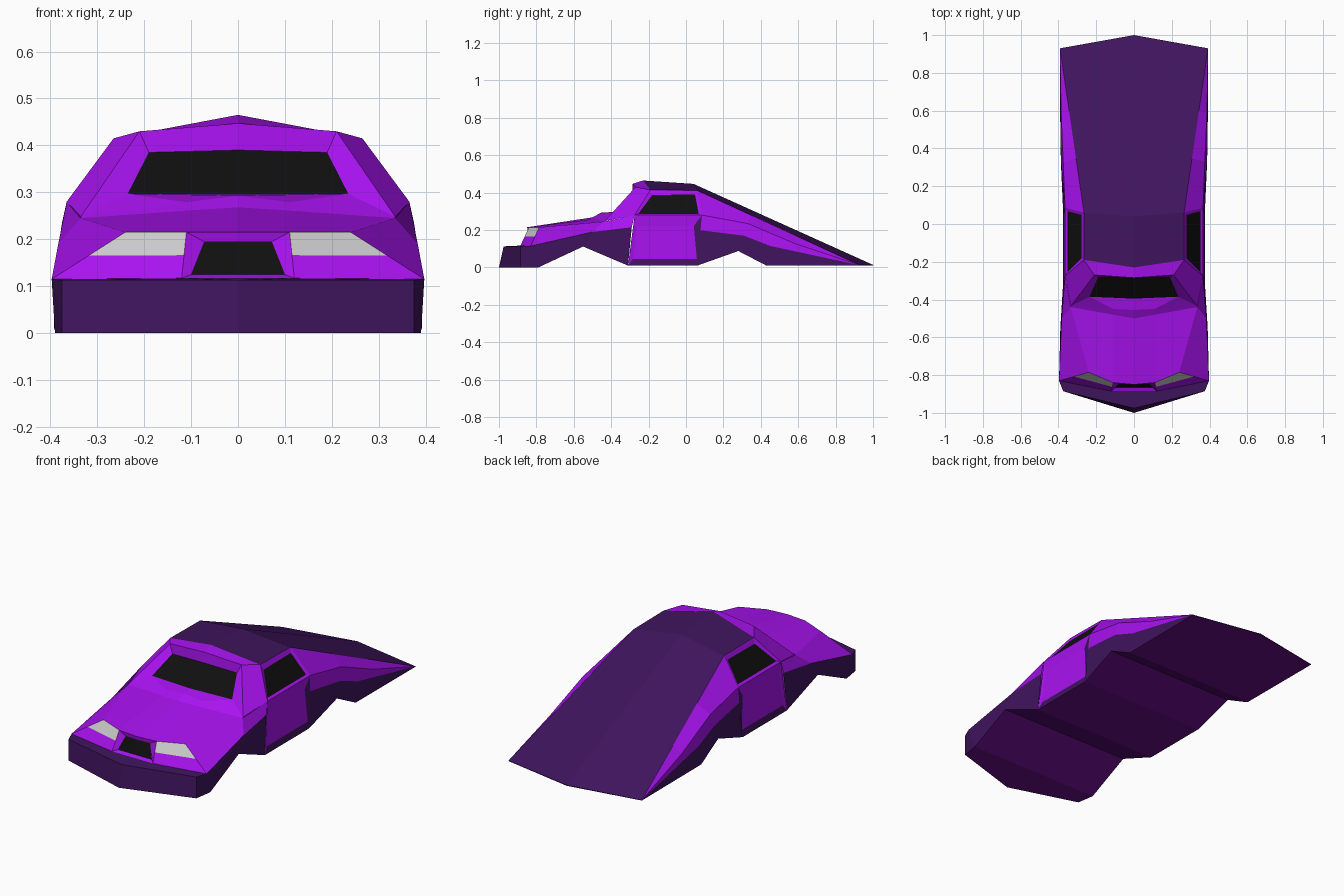
import bpy, bmesh
from mathutils import Vector

if "Cube" in bpy.data.objects:
    bpy.data.objects.remove(bpy.data.objects["Cube"])


def paint(name, r, g, b):
    m = bpy.data.materials.new(name)
    m.diffuse_color = (r, g, b, 1)
    m.use_nodes = True
    m.node_tree.nodes["Principled BSDF"].inputs["Base Color"].default_value = m.diffuse_color
    return m


PURPLE = paint("purple", 0.39, 0.006, 0.87)
DARK = paint("dark_purple", 0.05, 0.007, 0.11)
FLOOR = paint("floor_purple", 0.13, 0.004, 0.24)
BLACK = paint("black", 0.005, 0.005, 0.005)
LAMP = paint("lamp_grey", 0.55, 0.55, 0.55)


def build(name, faces):
    """Mirrored flat-shaded object from (corner points, material) faces, facing outward."""
    bm = bmesh.new()
    mats = []
    for pts, mat in faces:
        if mat not in mats:
            mats.append(mat)
        unique = list(dict.fromkeys(tuple(p) for p in pts))
        if len(unique) < 3:
            continue
        f = bm.faces.new([bm.verts.new(p) for p in unique])
        f.material_index = mats.index(mat)
        f.normal_update()
        c = f.calc_center_median()
        if f.normal.dot(c - Vector((0, c.y * 0.8, 0.12))) < 0:
            f.normal_flip()
    bmesh.ops.remove_doubles(bm, verts=bm.verts, dist=0.0005)
    me = bpy.data.meshes.new(name)
    bm.to_mesh(me)
    bm.free()
    for m in mats:
        me.materials.append(m)
    ob = bpy.data.objects.new(name, me)
    bpy.context.collection.objects.link(ob)
    mod = ob.modifiers.new("mirror", 'MIRROR')
    mod.use_clip = True
    return ob


def strip(a, b, *mats):
    """Quads between two profile lines, one material per quad (last one repeats)."""
    return [((a[i], a[i + 1], b[i + 1], b[i]), mats[min(i, len(mats) - 1)])
            for i in range(len(a) - 1)]


def framed(outer, inner, frame_mats, pane_mat):
    """Frame ring around a recessed pane."""
    n = len(outer)
    ring = [((outer[i], outer[(i + 1) % n], inner[(i + 1) % n], inner[i]), frame_mats[i])
            for i in range(n)]
    return ring + [(inner, pane_mat)]


def lerp(a, b, t):
    return tuple(Vector(a).lerp(Vector(b), t))


# Profile lines of the right half
sill = [(.375, -.885, 0), (.39, -.79, 0), (.39, -.55, .112), (.375, -.31, .01),
        (.375, .06, .01), (.385, .28, .088), (.39, .43, .01), (.392, .93, .01)]
bumper_top = [(0, -.975, .113), (.375, -.885, .113), (.397, -.83, .115)]
nose_foot = [(0, -.885, .117), (.12, -.885, .117), (.397, -.83, .115)]
hood_front = [(0, -.85, .215), (.11, -.84, .215), (.24, -.785, .215)]
hood_back = [(0, -.5, .268), (.11, -.48, .261), (.335, -.44, .245)]
cowl = [(0, -.455, .293), (.11, -.45, .279), (.335, -.435, .248)]
belt_front, belt_rear = (.365, -.275, .28), (.365, .085, .28)
roof_lip = [(0, -.285, .447), (.21, -.27, .43)]
roof_front = [(0, -.23, .465), (.265, -.19, .415)]
roof_rear = [(0, .04, .447), (.265, .06, .412)]
tail = [(0, 1, .014), (.392, .93, .012)]
fender = [(.397, -.83, .115), (.383, -.5, .19), (.369, -.29, .215)]

# Underside
keel = [(0, p[1], p[2]) for p in sill]
keel[0], keel[-1] = (0, -1, 0), (0, 1, .01)
build("underbody", strip(sill, keel, FLOOR))

# Bumper
build("front_bumper", strip([keel[0]] + sill[:2], bumper_top, DARK)
      + strip(bumper_top, nose_foot, DARK))

# Nose with grille opening and headlights
nose_mid = [lerp(a, b, .5) for a, b in zip(nose_foot, hood_front)]
build("nose", strip(nose_foot[1:], nose_mid[1:], PURPLE))
build("headlight", strip(nose_mid[1:], hood_front[1:], LAMP))
grille = [(0, -.865, .125), (.1, -.865, .125), (.072, -.84, .195), (0, -.845, .195)]
build("grille", [((nose_foot[0], nose_foot[1], grille[1], grille[0]), PURPLE),
                 ((nose_foot[1], hood_front[1], grille[2], grille[1]), PURPLE),
                 ((hood_front[1], hood_front[0], grille[3], grille[2]), PURPLE),
                 (grille, BLACK)])

# Hood and cowl
build("hood", strip(hood_front, hood_back, PURPLE))
build("cowl", strip(hood_back, cowl, PURPLE))

# Front fenders
shoulder = [hood_front[2], hood_back[2], belt_front]
build("front_fender", [((nose_foot[2], hood_front[2], fender[0]), PURPLE)]
      + strip(fender, shoulder, PURPLE) + strip(fender, sill[1:4], DARK))

# Windshield with frame
glass = [(0, -.395, .295), (.235, -.385, .297), (.19, -.28, .385), (0, -.285, .39)]
build("windshield", [((cowl[0], cowl[1], glass[1], glass[0]), PURPLE),
                     ((cowl[1], cowl[2], glass[1]), PURPLE),
                     ((cowl[2], roof_lip[1], glass[2], glass[1]), PURPLE),
                     ((roof_lip[1], roof_lip[0], glass[3], glass[2]), PURPLE),
                     (glass, BLACK)])
build("front_pillar", [((cowl[2], belt_front, roof_front[1], roof_lip[1]), PURPLE)])

# Roof and sloping rear deck
build("roof", strip(roof_lip, roof_front, PURPLE) + strip(roof_front, roof_rear, DARK))
build("rear_deck", strip(roof_rear, tail, DARK) + strip(tail, [keel[-1], sill[-1]], DARK))

# Side windows and doors
build("side_window", framed(
    [belt_front, roof_front[1], roof_rear[1], belt_rear],
    [(.352, -.255, .287), (.277, -.18, .388), (.277, .048, .39), (.352, .068, .287)],
    [PURPLE] * 4, BLACK))
build("door", framed(
    [belt_front, belt_rear, sill[4], sill[3]],
    [(.362, -.262, .222), (.362, .042, .222), (.368, .058, .045), (.368, -.285, .045)],
    [PURPLE, DARK, DARK, PURPLE], PURPLE))

# Rear quarter panels
waist = [belt_rear, (.375, .33, .235), (.386, .59, .125), tail[1]]
arch = [lerp(belt_rear, sill[4], .3), (.385, .31, .17), (.389, .45, .115), tail[1]]
deck_edge = [lerp(roof_rear[1], tail[1], t) for t in (0, .33, .62, 1)]
build("rear_quarter", strip(deck_edge, waist, PURPLE) + strip(waist, arch, PURPLE)
      + strip(arch, sill[4:], DARK))
